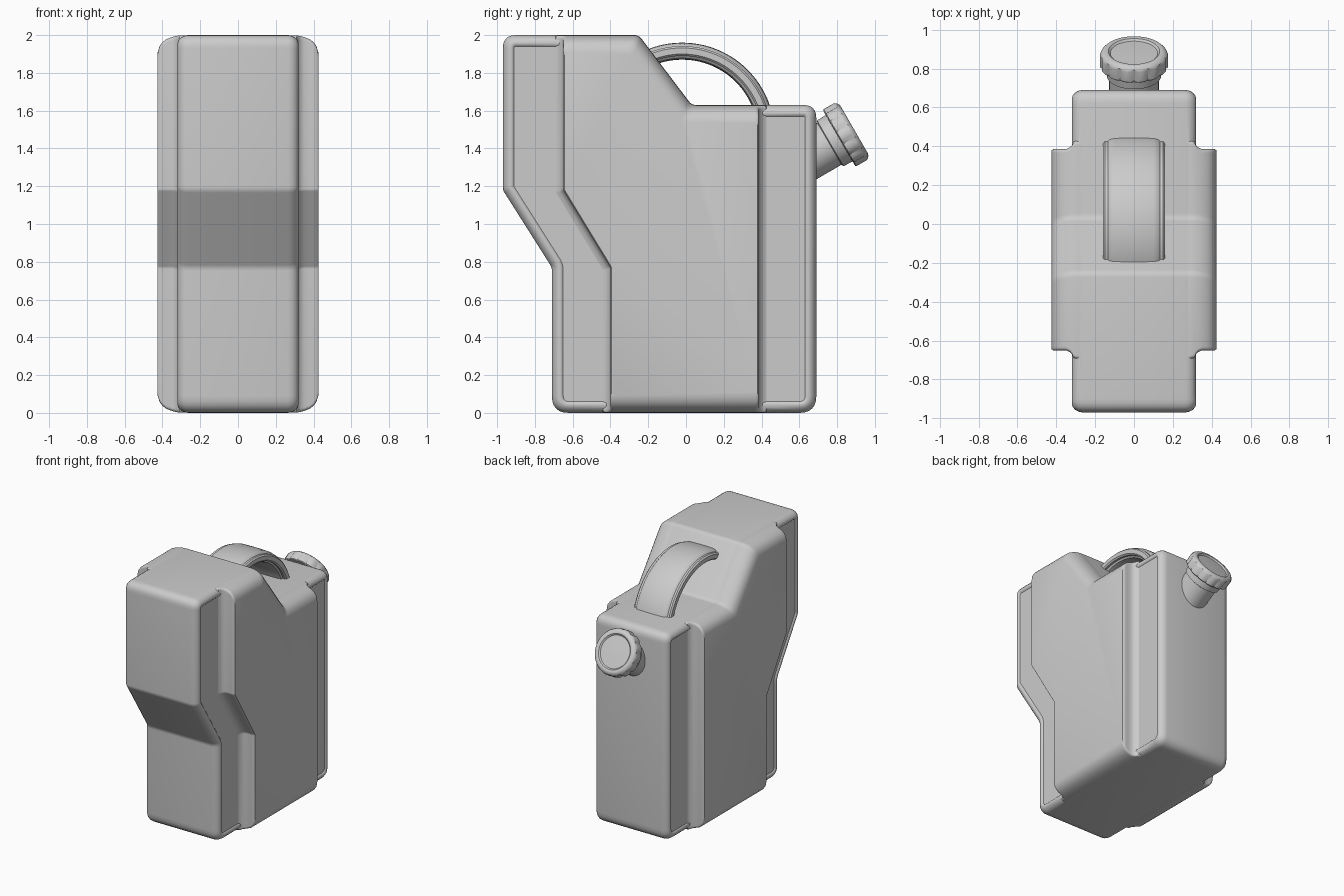
import bpy, bmesh
from math import sin, cos, tan, pi, radians
from mathutils import Vector

if "Cube" in bpy.data.objects:
    bpy.data.objects.remove(bpy.data.objects["Cube"])


def make_object(name, rings, closed_ends=True, angle=35):
    """Skin a list of equal-length closed rings into a mesh object."""
    bm = bmesh.new()
    rows = [[bm.verts.new(p) for p in ring] for ring in rings]
    n = len(rows[0])
    for a, b in zip(rows, rows[1:]):
        for i in range(n):
            bm.faces.new((a[i], a[(i + 1) % n], b[(i + 1) % n], b[i]))
    if closed_ends:
        bm.faces.new(rows[0][::-1])
        bm.faces.new(rows[-1])
    bmesh.ops.recalc_face_normals(bm, faces=bm.faces)
    mesh = bpy.data.meshes.new(name)
    bm.to_mesh(mesh)
    bm.free()
    obj = bpy.data.objects.new(name, mesh)
    bpy.context.collection.objects.link(obj)
    smooth(obj, angle)
    return obj


def smooth(obj, angle):
    bpy.ops.object.select_all(action='DESELECT')
    obj.select_set(True)
    bpy.context.view_layer.objects.active = obj
    bpy.ops.object.shade_smooth_by_angle(angle=radians(angle))


def inset(poly, dists):
    """Move each edge of a counter-clockwise outline inwards by its own distance."""
    n = len(poly)
    lines = []
    for i in range(n):
        p, q = Vector(poly[i]), Vector(poly[(i + 1) % n])
        d = (q - p).normalized()
        lines.append((p + Vector((-d.y, d.x)) * dists[i], d))
    out = []
    for i in range(n):
        (p, d), (q, e) = lines[i - 1], lines[i]
        w = q - p
        out.append(p + d * ((w.x * e.y - w.y * e.x) / (d.x * e.y - d.y * e.x)))
    return out


def fillet(poly, radii, grow=0.0, seg=6):
    """Round every corner; grow shrinks convex radii and widens concave ones."""
    out = []
    n = len(poly)
    for i, p in enumerate(poly):
        u = (poly[i - 1] - p).normalized()
        v = (poly[(i + 1) % n] - p).normalized()
        convex = u.x * v.y - u.y * v.x < 0
        r = max(radii[i] - grow if convex else radii[i] + grow, 0.008)
        t = r / tan(u.angle(v) / 2)
        a, b = p + u * t, p + v * t
        for k in range(seg + 1):
            s = k / seg
            out.append(a * (1 - s) ** 2 + p * 2 * s * (1 - s) + b * s * s)
    return out


# Tank core: side outline lofted across the width, with rounded rims
core_outline = [(-.71, 0), (.69, 0), (.69, 1.63), (.03, 1.63),
                (-.25, 2), (-.97, 2), (-.97, 1.18), (-.71, .77)]
core_radii = [.09, .09, .07, .05, .05, .07, .06, .06]
half = [(.265, 0), (.285, .004), (.303, .014), (.315, .028), (.32, .042), (.318, .052), (.31, .06)]
stations = [(-x, d) for x, d in reversed(half)] + half
rings = [[(x, p.x, p.y) for p in fillet(inset(core_outline, [d] * 8), core_radii, d)]
         for x, d in stations]
tank = make_object("tank_body", rings)

# Raised side panels: rounded at top and bottom, flared where they meet the core
panel_outline = [(-.40, 0), (.385, 0), (.385, 1.63), (.03, 1.63),
                 (-.25, 2), (-.65, 2), (-.65, 1.18), (-.40, .77)]
panel_radii = [.02, .02, .02, .05, .05, .02, .03, .03]
panel_stations = [(.24, .004, -.045), (.29, .001, -.045), (.31, .002, -.04),
                  (.318, .003, -.022), (.33, .005, -.009), (.35, .01, 0),
                  (.38, .022, 0), (.40, .038, 0), (.415, .058, 0), (.425, .09, .006)]
for side in (-1, 1):
    rings = []
    for x, d, e in panel_stations:
        pts = fillet(inset(panel_outline, [d, e, d, d, d, e, e, e]), panel_radii)
        rings.append([(side * x, p.x, p.y) for p in pts])
    panel = make_object("side_panel", rings)
    mod = tank.modifiers.new("join_panel", 'BOOLEAN')
    mod.operation = 'UNION'
    mod.solver = 'EXACT'
    mod.object = panel
    bpy.context.view_layer.objects.active = tank
    # keep the union directly below any shading modifier
    bpy.ops.object.modifier_apply(modifier=mod.name)
    bpy.data.objects.remove(panel)
smooth(tank, 35)

# Carry handle: flanged strap section swept along an arc
right = [(.0, .490), (.10, .488), (.125, .482), (.135, .472), (.15, .472), (.16, .462),
         (.16, .430), (.15, .42), (.135, .42), (.125, .408), (.10, .402), (0, .40)]
section = right + [(-x, r) for x, r in right[-2:0:-1]]
rings = []
for i in range(33):
    a = radians(14 + 101 * i / 32)
    rings.append([(x, -.02 + r * cos(a), 1.47 + r * sin(a)) for x, r in section])
make_object("handle", rings)

# Spout and cap: turned around a tilted axis
axis = Vector((0, cos(pi / 6), sin(pi / 6)))
up = Vector((0, -sin(pi / 6), cos(pi / 6)))
face_centre = Vector((0, .885, 1.497))


def turned(name, profile, grips=0):
    n = 56
    rings = []
    for r, t, grip in profile:
        ring = []
        for i in range(n):
            a = 2 * pi * i / n
            rr = r - (.009 if grip and grips and i % (n // grips) == 0 else 0)
            ring.append(face_centre + axis * t + up * rr * cos(a) + Vector((rr * sin(a), 0, 0)))
        rings.append(ring)
    return make_object(name, rings)


turned("spout_neck", [(.128, -.33, 0), (.128, -.145, 0), (.14, -.14, 0), (.142, -.07, 0)])
turned("cap", [(.148, -.086, 0), (.17, -.085, 1), (.175, -.08, 1), (.175, -.02, 1), (.17, -.01, 0),
               (.158, .002, 0), (.145, .006, 0), (.132, .004, 0), (.122, -.006, 0), (.06, -.004, 0),
               (.02, -.003, 0)], grips=14)
